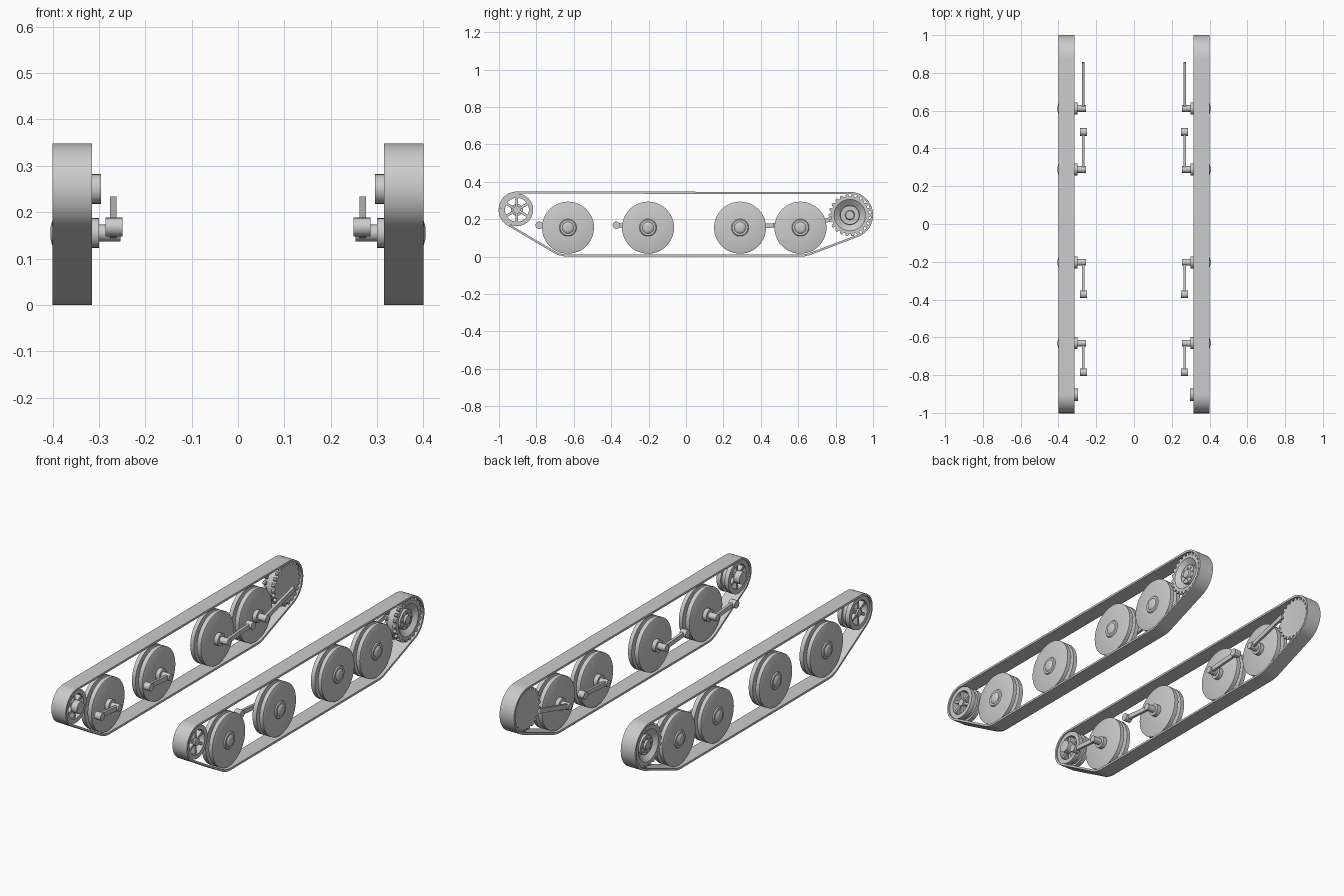
import bpy, bmesh, math
from mathutils import Vector, geometry

cube = bpy.data.objects.get("Cube")
if cube:
    bpy.data.objects.remove(cube)

steel = bpy.data.materials.new("grey steel")
steel.use_nodes = True
GREY = (0.6, 0.6, 0.6, 1)
steel.diffuse_color = GREY
steel.node_tree.nodes["Principled BSDF"].inputs["Base Color"].default_value = GREY


def finish(name, bm, side):
    """Place a part on one side (+1 left, -1 right) and shade it."""
    for v in bm.verts:
        v.co.x *= side
    bmesh.ops.recalc_face_normals(bm, faces=bm.faces)
    mesh = bpy.data.meshes.new(name)
    bm.to_mesh(mesh)
    bm.free()
    mesh.materials.append(steel)
    label = ("left_" if side > 0 else "right_") + name
    obj = bpy.data.objects.new(label, mesh)
    bpy.context.collection.objects.link(obj)
    bpy.ops.object.select_all(action="DESELECT")
    obj.select_set(True)
    bpy.context.view_layer.objects.active = obj
    bpy.ops.object.shade_smooth_by_angle(angle=math.radians(35))


def lathe(bm, profile, y, z, steps=48, closed=False):
    """Spin (x, radius) points around a sideways axle."""
    rings = []
    for x, r in profile:
        if r == 0:
            rings.append([bm.verts.new((x, y, z))] * steps)
        else:
            angles = [math.tau * i / steps for i in range(steps)]
            rings.append([bm.verts.new((x, y + r * math.cos(a), z + r * math.sin(a)))
                          for a in angles])
    pairs = list(zip(rings, rings[1:]))
    if closed:
        pairs.append((rings[-1], rings[0]))
    for a, b in pairs:
        for i in range(steps):
            j = (i + 1) % steps
            loop = list(dict.fromkeys((a[i], a[j], b[j], b[i])))
            bm.faces.new(loop)


def prism(bm, outline, x0, x1):
    """Extrude a (y, z) outline sideways."""
    ends = [[bm.verts.new((x, y, z)) for y, z in outline] for x in (x0, x1)]
    for end in ends:
        bm.faces.new(end)
    n = len(outline)
    for i in range(n):
        j = (i + 1) % n
        bm.faces.new((ends[0][i], ends[0][j], ends[1][j], ends[1][i]))


def bar(bm, start, end, width, x0, x1):
    """Flat bar between two (y, z) points."""
    a, b = Vector(start), Vector(end)
    d = (b - a).normalized() * width / 2
    n = Vector((-d.y, d.x))
    prism(bm, [a + n, b + n, b - n, a - n], x0, x1)


def rod(bm, y, z, r, x0, x1):
    lathe(bm, [(x0, 0), (x0, r), (x1, r), (x1, 0)], y, z, 24)


IDLER = (-0.904, 0.25)
SPROCKET = (0.876, 0.222)
AXLE_Z = 0.155
# wheel position, far end of its suspension arm, whether it has an end pin
WHEELS = [(-0.631, (-0.785, 0.168), True), (-0.203, (-0.372, 0.168), True),
          (0.289, (0.487, 0.168), True), (0.612, (0.855, 0.222), False)]


def track(side):
    circles = [(*IDLER, 0.098), (WHEELS[0][0], AXLE_Z, 0.155),
               (WHEELS[3][0], AXLE_Z, 0.155), (*SPROCKET, 0.124)]
    outer, inner = [], []
    for y, z, r in circles:
        for i in range(80):
            d = Vector((math.cos(math.tau * i / 80), math.sin(math.tau * i / 80)))
            outer.append(Vector((y, z)) + d * r)
            inner.append(Vector((y, z)) + d * (r - 0.011))
    hull = geometry.convex_hull_2d(outer)
    bm = bmesh.new()
    loops = [[bm.verts.new((x, *pts[i])) for i in hull]
             for x, pts in ((0.315, outer), (0.4, outer), (0.4, inner), (0.315, inner))]
    for a, b in zip(loops, loops[1:] + loops[:1]):
        for i in range(len(hull)):
            j = (i + 1) % len(hull)
            bm.faces.new((a[i], a[j], b[j], b[i]))
    finish("track_band", bm, side)


def road_wheel(side, index, y, arm_end, pinned):
    # twin discs with a groove between, and a domed hub cap
    bm = bmesh.new()
    lathe(bm, [(0.322, 0), (0.322, 0.132), (0.325, 0.139), (0.348, 0.139), (0.348, 0.112),
               (0.366, 0.112), (0.366, 0.139), (0.387, 0.139), (0.39, 0.132), (0.39, 0.046),
               (0.396, 0.042), (0.396, 0.031), (0.401, 0.026), (0.404, 0.014), (0.404, 0)],
          y, AXLE_Z)
    finish(f"road_wheel_{index}", bm, side)
    # inner boss, axle stub and suspension arm
    bm = bmesh.new()
    rod(bm, y, AXLE_Z, 0.032, 0.3, 0.324)
    rod(bm, y, AXLE_Z, 0.018, 0.254, 0.302)
    bar(bm, (y, AXLE_Z), arm_end, 0.024, 0.262, 0.276)
    if pinned:
        rod(bm, *arm_end, 0.02, 0.249, 0.286)
    finish(f"suspension_arm_{index}", bm, side)


def idler(side):
    bm = bmesh.new()
    # twin rims around an open centre
    lathe(bm, [(0.322, 0.064), (0.322, 0.087), (0.345, 0.087), (0.345, 0.076), (0.368, 0.076),
               (0.368, 0.087), (0.392, 0.087), (0.392, 0.064)], *IDLER, closed=True)
    rod(bm, *IDLER, 0.02, 0.32, 0.392)
    rod(bm, *IDLER, 0.032, 0.296, 0.33)
    centre = Vector(IDLER)
    for i in range(6):
        a = math.tau * (i + 0.5) / 6
        d = Vector((math.cos(a), math.sin(a)))
        bar(bm, centre + d * 0.012, centre + d * 0.066, 0.014, 0.33, 0.384)
    finish("idler_wheel", bm, side)


def sprocket(side):
    bm = bmesh.new()
    # dished drum with a stepped hub
    lathe(bm, [(0.336, 0), (0.323, 0.085), (0.323, 0.1), (0.392, 0.1), (0.392, 0.084),
               (0.366, 0.052), (0.38, 0.05), (0.38, 0.026), (0.39, 0.022), (0.39, 0)],
          *SPROCKET)
    # toothed rings on both edges
    count = 22
    for x in (0.323, 0.376):
        for i in range(count):
            outline = []
            for shift, r in ((-0.36, 0.095), (-0.3, 0.107), (-0.14, 0.113),
                             (0.14, 0.113), (0.3, 0.107), (0.36, 0.095)):
                a = math.tau * (i + shift) / count
                outline.append((SPROCKET[0] + r * math.cos(a), SPROCKET[1] + r * math.sin(a)))
            prism(bm, outline, x, x + 0.016)
    # ring of hub bolts
    for i in range(8):
        a = math.tau * i / 8
        rod(bm, SPROCKET[0] + 0.037 * math.cos(a), SPROCKET[1] + 0.037 * math.sin(a),
            0.005, 0.378, 0.384)
    finish("drive_sprocket", bm, side)


for side in (1, -1):
    track(side)
    idler(side)
    sprocket(side)
    for index, (y, arm_end, pinned) in enumerate(WHEELS, 1):
        road_wheel(side, index, y, arm_end, pinned)
